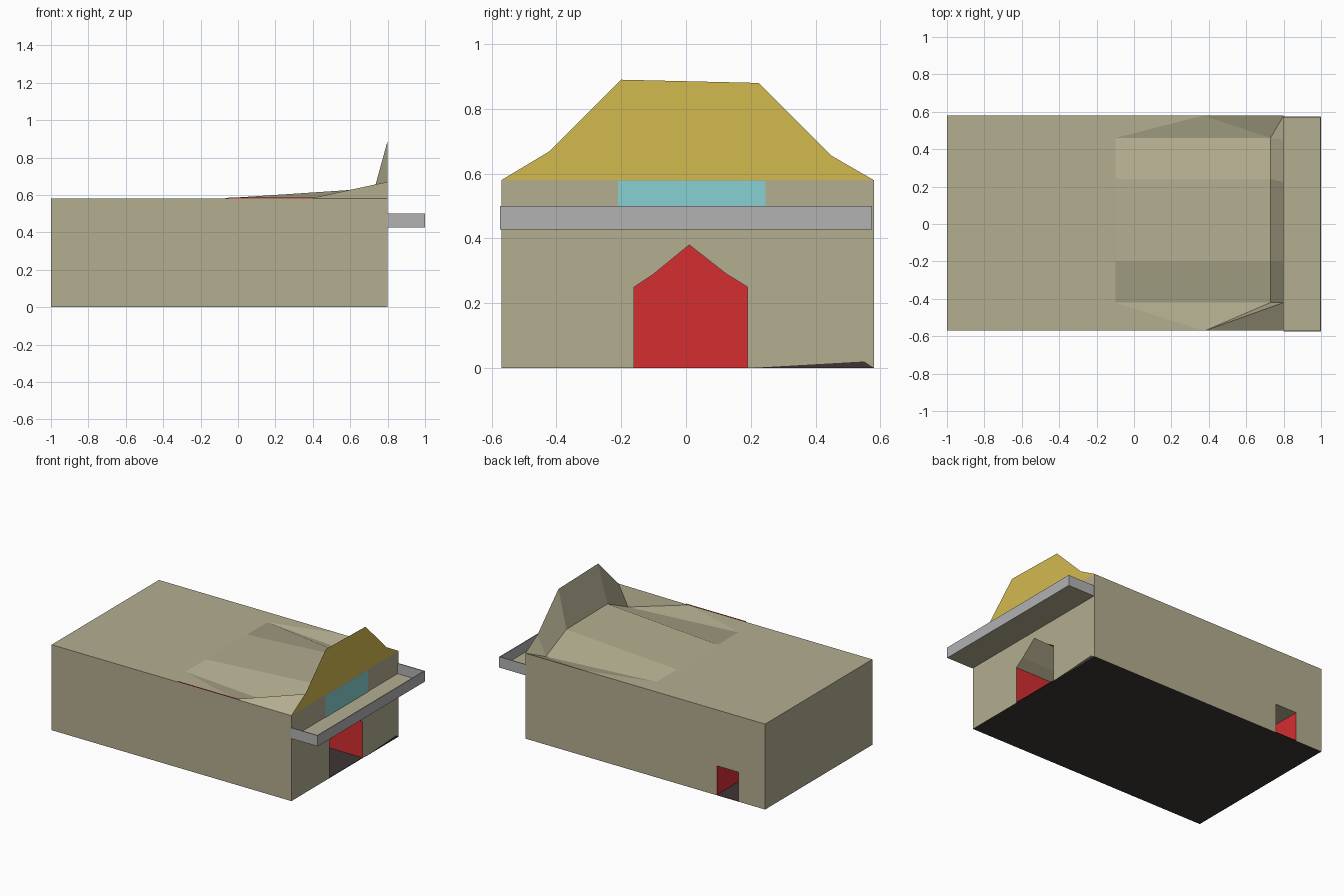
import bpy
from mathutils import Vector

if "Cube" in bpy.data.objects:
    bpy.data.objects.remove(bpy.data.objects["Cube"])


def material(name, rgb):
    m = bpy.data.materials.new(name)
    lin = [((c / 255 + 0.055) / 1.055) ** 2.4 for c in rgb]
    m.diffuse_color = (*lin, 1)
    m.use_nodes = True
    m.node_tree.nodes["Principled BSDF"].inputs["Base Color"].default_value = m.diffuse_color
    return m


STONE, YELLOW, RED, CYAN, GREY, DARK = range(6)
MATS = [material("stone", (179, 174, 144)), material("yellow", (211, 186, 80)),
        material("red", (212, 46, 49)), material("cyan", (135, 208, 211)),
        material("grey", (178, 178, 180)), material("dark", (62, 52, 54))]


def part(name, faces):
    """Each face: (points, colour, direction its outside should look)."""
    verts, polys = [], []
    for pts, _, look in faces:
        pts = [Vector(p) for p in pts]
        n = Vector((0, 0, 0))
        for a, b in zip(pts, pts[1:] + pts[:1]):
            n += a.cross(b)
        if n.dot(Vector(look)) < 0:
            pts.reverse()
        polys.append(range(len(verts), len(verts) + len(pts)))
        verts += pts
    me = bpy.data.meshes.new(name)
    me.from_pydata(verts, [], [list(p) for p in polys])
    used = sorted({f[1] for f in faces})
    for c in used:
        me.materials.append(MATS[c])
    for p, f in zip(me.polygons, faces):
        p.material_index = used.index(f[1])
    ob = bpy.data.objects.new(name, me)
    bpy.context.collection.objects.link(ob)
    return ob


def at_x(x, pts):
    return [(x, y, z) for y, z in pts]


def at_y(y, pts):
    return [(x, y, z) for x, z in pts]


def at_z(z, x0, x1, y0, y1):
    return [(x0, y0, z), (x1, y0, z), (x1, y1, z), (x0, y1, z)]


UP, DOWN = (0, 0, 1), (0, 0, -1)
FRONT, BACK, LEFT, RIGHT = (0, -1, 0), (0, 1, 0), (-1, 0, 0), (1, 0, 0)
X0, X1, Y0, Y1, H = -1.0, 0.8, -0.57, 0.58, 0.58
D0, D1 = -0.8, -0.64          # side door extent in x
DH = 0.2                      # side door height
door = [(-0.16, 0), (-0.16, 0.25), (-0.1, 0.29), (0.01, 0.38),
        (0.125, 0.29), (0.19, 0.25), (0.19, 0)]

# outer walls, with the gate and side door notched out
part("walls", [
    (at_y(Y0, [(X0, 0), (X1, 0), (X1, H), (X0, H)]), STONE, FRONT),
    (at_x(X0, [(Y0, 0), (Y1, 0), (Y1, H), (Y0, H)]), STONE, LEFT),
    (at_y(Y1, [(X0, 0), (D0, 0), (D0, DH), (D1, DH), (D1, 0),
               (X1, 0), (X1, H), (X0, H)]), STONE, BACK),
    (at_x(X1, [(Y0, 0)] + door + [(Y1, 0), (Y1, H), (Y0, H)]), STONE, RIGHT),
])
part("base", [(at_z(0, X0, X1, Y0, Y1), DARK, DOWN)])
part("base_wedge", [(at_x(X1 + 0.002, [(0.2, 0), (0.55, 0.02), (Y1, 0)]), DARK, RIGHT)])

# main corridor: gate outline swept through to a red end wall
faces = []
for (ya, za), (yb, zb) in zip(door, door[1:]):
    inward = (0, 0.01 - (ya + yb) / 2, 0.15 - (za + zb) / 2)
    if yb == ya and ya > 0:
        pts = at_y(ya, [(X1, 0), (X1, 0.25), (D0, 0.25), (D0, DH), (D1, DH), (D1, 0)])
    else:
        pts = [(X1, ya, za), (D0, ya, za), (D0, yb, zb), (X1, yb, zb)]
    faces.append((pts, RED if ya == yb else STONE, inward))
faces.append((at_x(D0, door), RED, RIGHT))
faces.append((at_z(0.005, D0, X1, -0.16, 0.19), DARK, UP))
part("main_corridor", faces)

# side passage
side = [(0.19, 0), (Y1, 0), (Y1, DH), (0.19, DH)]
part("side_passage", [
    (at_x(D0, side), RED, RIGHT), (at_x(D1, side), RED, LEFT),
    (at_z(DH, D0, D1, 0.19, Y1), STONE, DOWN),
    (at_z(0.005, D0, D1, 0.19, Y1), DARK, UP),
])

# roof: flat at the rear, a rising hump with two valleys towards the facade
XM, XS, XE = -0.1, 0.73, 0.37
ys = [Y0, -0.42, -0.2, 0.24, 0.46, Y1]
zs = [H, 0.53, 0.635, 0.63, 0.53, H]
faces = [([(X0, a, H), (X0, b, H), (XM, b, H), (XM, a, H)], STONE, UP)
         for a, b in zip(ys, ys[1:])]
for i in (1, 2, 3):
    faces.append(([(XM, ys[i], H), (XM, ys[i + 1], H), (XS, ys[i + 1], zs[i + 1]),
                   (XS, ys[i], zs[i])], STONE, UP))
for e, v in ((0, 1), (5, 4)):
    edge, valley = (XE, ys[e], H), (XS, ys[v], zs[v])
    faces += [([(XM, ys[e], H), (XM, ys[v], H), edge], STONE, UP),
              ([edge, (XM, ys[v], H), valley], STONE, UP),
              ([edge, valley, (X1, ys[e], H)], STONE, UP)]
part("roof", faces)

# facade: yellow gable plate with a sloped stone back
gable = [(Y0, H), (-0.42, 0.67), (-0.2, 0.89), (0.225, 0.88), (0.45, 0.655), (Y1, H)]
faces = [(at_x(X1, gable), YELLOW, RIGHT)]
for i in (1, 2, 3):
    faces.append(([(X1, *gable[i]), (X1, *gable[i + 1]), (XS, ys[i + 1], zs[i + 1]),
                   (XS, ys[i], zs[i])], STONE, (-1, 0, 0.3)))
for e, v in ((0, 1), (5, 4)):
    faces.append(([(X1, *gable[e]), (X1, *gable[v]), (XS, ys[v], zs[v])], STONE, LEFT))
part("facade", faces)

# ramp running up to the front shoulder of the facade
toe, shoulder = (0.38, Y0, H), (X1, -0.42, 0.67)
part("shoulder_ramp", [
    ([toe, (X1, Y0, H), shoulder], STONE, (0, -0.5, 1)),
    ([toe, shoulder, (XS, -0.42, 0.53)], STONE, (-0.3, 1, 0)),
])
part("roof_edge_strip", [(at_y(Y0, [(-0.05, H), (0.4, H), (0.4, H + 0.005),
                                    (-0.05, H + 0.005)]), RED, FRONT)])

# window band and yellow sill
part("window", [(at_x(X1 + 0.003, [(-0.21, 0.43), (0.245, 0.43), (0.245, 0.577),
                                   (-0.21, 0.577)]), CYAN, RIGHT)])

# balcony tray over the gate: stone floor, thin grey rims
BY, BX, B0, B1 = 0.575, 1.0, 0.427, 0.5
t = 0.006
part("balcony_floor", [(at_z(B0, X1, BX, -BY, BY), STONE, DOWN),
                       (at_z(B0 + 0.003, X1, BX, -BY, BY), STONE, UP)])
rim = []
for s in (-1, 1):
    for y, look in ((s * BY, (0, s, 0)), (s * (BY - t), (0, -s, 0))):
        rim.append((at_y(y, [(X1, B0), (BX, B0), (BX, B1), (X1, B1)]), GREY, look))
    rim.append((at_z(B1, X1, BX, s * BY, s * (BY - t)), GREY, UP))
for x, look in ((BX, RIGHT), (BX - t, LEFT)):
    rim.append((at_x(x, [(-BY, B0), (BY, B0), (BY, B1), (-BY, B1)]), GREY, look))
rim.append((at_z(B1, BX - t, BX, -BY + t, BY - t), GREY, UP))
part("balcony_rim", rim)
